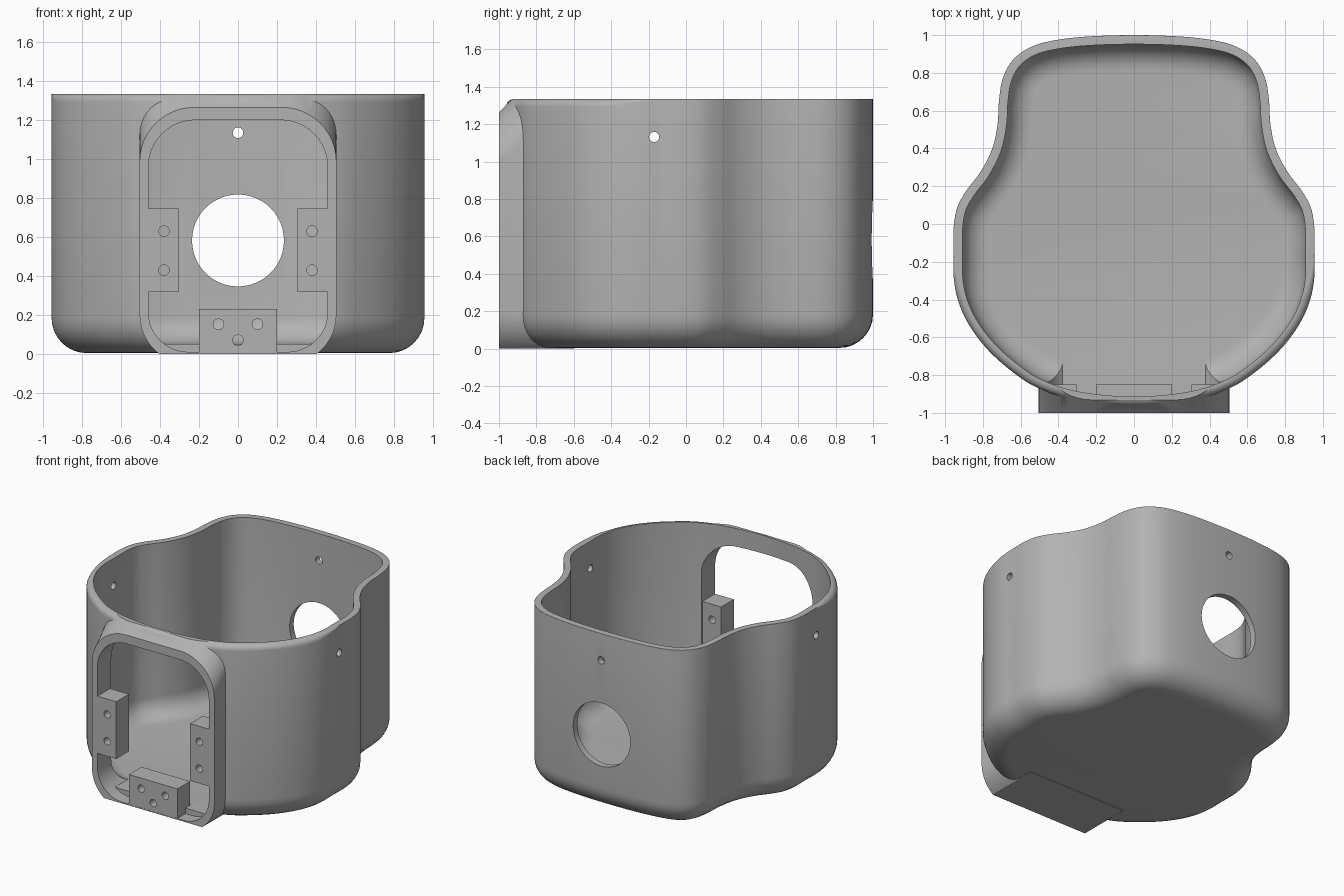
import bpy, bmesh, math
from mathutils import Vector, Matrix

if "Cube" in bpy.data.objects:
    bpy.data.objects.remove(bpy.data.objects["Cube"])

TOP, WALL, FLOOR = 1.335, 0.048, 0.05

grey = bpy.data.materials.new("plain grey")
grey.use_nodes = True
grey.diffuse_color = (0.45, 0.45, 0.45, 1)
grey.node_tree.nodes["Principled BSDF"].inputs["Base Color"].default_value = (0.45, 0.45, 0.45, 1)


def finish(name, bm):
    bmesh.ops.recalc_face_normals(bm, faces=bm.faces)
    mesh = bpy.data.meshes.new(name)
    bm.to_mesh(mesh)
    bm.free()
    mesh.materials.append(grey)
    ob = bpy.data.objects.new(name, mesh)
    bpy.context.collection.objects.link(ob)
    return ob


def loft(name, rings):
    """Skin closed rings of equal length and cap both ends."""
    bm = bmesh.new()
    rows = [[bm.verts.new(p) for p in ring] for ring in rings]
    n = len(rows[0])
    for a, b in zip(rows, rows[1:]):
        for i in range(n):
            j = (i + 1) % n
            bm.faces.new((a[i], a[j], b[j], b[i]))
    bm.faces.new(rows[0])
    bm.faces.new(rows[-1])
    return finish(name, bm)


def combine(target, tool, operation):
    tool.hide_render = True
    mod = target.modifiers.new(operation, "BOOLEAN")
    mod.operation, mod.object, mod.solver = operation, tool, "EXACT"
    bpy.context.view_layer.objects.active = target
    bpy.ops.object.modifier_apply(modifier=mod.name)
    bpy.data.objects.remove(tool)


def rod(center, radius, length, axis):
    bm = bmesh.new()
    turn = Matrix.Rotation(math.pi / 2, 4, "Y" if axis == "X" else "X")
    bmesh.ops.create_cone(bm, cap_ends=True, segments=48, radius1=radius, radius2=radius,
                          depth=length, matrix=Matrix.Translation(center) @ turn)
    return finish("hole_cutter", bm)


def box(name, low, high):
    bm = bmesh.new()
    bmesh.ops.create_cube(bm, size=1)
    low, high = Vector(low), Vector(high)
    for v in bm.verts:
        v.co = (low + high) / 2 + v.co * (high - low)
    return finish(name, bm)


# Plan outline: half profile from back to front, mirrored and smoothed
half = [(0, 1), (0.22, 0.994), (0.4, 0.976), (0.54, 0.94), (0.64, 0.87), (0.695, 0.77),
        (0.715, 0.65), (0.722, 0.53), (0.75, 0.4), (0.81, 0.28), (0.885, 0.18), (0.935, 0.09),
        (0.955, -0.02), (0.955, -0.15), (0.955, -0.28), (0.93, -0.41), (0.87, -0.54),
        (0.77, -0.67), (0.64, -0.785), (0.505, -0.87), (0.3, -0.935), (0, -0.962)]
knots = [Vector(p) for p in half] + [Vector((-x, y)) for x, y in half[-2:0:-1]]
outline = []
for i in range(len(knots)):
    a, b, c, d = (knots[(i + k) % len(knots)] for k in (-1, 0, 1, 2))
    for s in range(5):
        t = s / 5
        outline.append(b + t / 2 * (c - a + t * (2 * a - 5 * b + 4 * c - d + t * (3 * b - a - 3 * c + d))))
count = len(outline)
inward = []
for i in range(count):
    t = (outline[(i + 1) % count] - outline[i - 1]).normalized()
    inward.append(Vector((t.y, -t.x)))


def ring(offset, z, rim=None):
    """Outline moved inward; rim is the angle along the rounded front rim."""
    points = []
    for p, n in zip(outline, inward):
        d, h = offset, z
        if rim is not None:
            r = 0.042 * min(1, max(0.02, (-0.15 - p.y) / 0.25))
            d, h = r * (1 - math.cos(rim)), TOP - r * (1 - math.sin(rim))
        q = p + n * d
        points.append((q.x, q.y, h))
    return points


def bowl(base, inset, radius):
    """Rings of a rounded bottom edge."""
    angles = [math.pi / 2 * k / 8 for k in range(9)]
    return [ring(inset + radius * (1 - math.sin(a)), base + radius * (1 - math.cos(a))) for a in angles]


housing = loft("housing", bowl(0.004, 0, 0.18) +
               [ring(0, 0, math.pi / 2 * k / 6) for k in range(7)])


# Front frame: rounded rectangle swept back, its upper half rising as it goes
def rounded(w, low, high, r_low, r_high, y, rise=0, floor=-1):
    points = []
    corners = [(w, low, r_low, 1, -1, 270), (w, high, r_high, 1, 1, 0),
               (-w, high, r_high, -1, 1, 90), (-w, low, r_low, -1, -1, 180)]
    for x, z, r, sx, sz, start in corners:
        for k in range(13):
            a = math.radians(start + 7.5 * k)
            lift = rise if sz > 0 else 0
            points.append((x - sx * r + r * math.cos(a), y,
                           max(floor, z - sz * r + r * math.sin(a) + lift)))
    return points


frame = loft("frame", [rounded(0.505, -0.05, 1.265, 0.25, 0.28, -1),
                       rounded(0.505, -0.05, 1.265, 0.25, 0.28, -0.6, 0.4)])
bm = bmesh.new()
bm.from_mesh(frame.data)
for z, up in ((TOP - 0.001, 1), (0, -1)):
    bmesh.ops.bisect_plane(bm, geom=bm.verts[:] + bm.edges[:] + bm.faces[:],
                           plane_co=(0, 0, z), plane_no=(0, 0, up), clear_outer=True)
    bmesh.ops.holes_fill(bm, edges=[e for e in bm.edges if e.is_boundary])
bmesh.ops.recalc_face_normals(bm, faces=bm.faces)
bm.to_mesh(frame.data)
bm.free()
combine(housing, frame, "UNION")

# Hollow interior with a rounded floor edge
combine(housing, loft("cavity", bowl(FLOOR, WALL, 0.14) + [ring(WALL, TOP + 0.2)]), "DIFFERENCE")

# Front opening, with a shallow recess below floor level
for low, back in ((FLOOR + 0.001, -0.7), (-1, -0.905)):
    combine(housing, loft("opening", [rounded(0.46, 0.01, 1.2, 0.205, 0.24, y, 0, low)
                                      for y in (-1.1, back)]), "DIFFERENCE")

# Cable hole and screw holes
combine(housing, rod((0, 0.9, 0.582), 0.236, 0.6, "Y"), "DIFFERENCE")
combine(housing, rod((0, 0.9, 1.135), 0.027, 0.6, "Y"), "DIFFERENCE")
combine(housing, rod((0, -0.17, 1.132), 0.027, 3, "X"), "DIFFERENCE")

# Drilled mounting blocks inside the frame
parts = [housing]
for side, name in ((1, "left_mount"), (-1, "right_mount")):
    xs = sorted((side * 0.305, side * 0.475))
    block = box(name, (xs[0], -0.999, 0.318), (xs[1], -0.85, 0.745))
    for z in (0.43, 0.63):
        combine(block, rod((side * 0.38, -0.92, z), 0.027, 0.4, "Y"), "DIFFERENCE")
    parts.append(block)
block = box("bottom_mount", (-0.2, -0.999, 0.003), (0.2, -0.85, 0.23))
for x, z in ((-0.1, 0.152), (0.1, 0.152), (0, 0.07)):
    combine(block, rod((x, -0.92, z), 0.027, 0.4, "Y"), "DIFFERENCE")
parts.append(block)

# Smooth curved walls, keep crisp edges
for ob in parts:
    bpy.ops.object.select_all(action="DESELECT")
    ob.select_set(True)
    bpy.context.view_layer.objects.active = ob
    bpy.ops.object.shade_smooth_by_angle(angle=math.radians(30))
